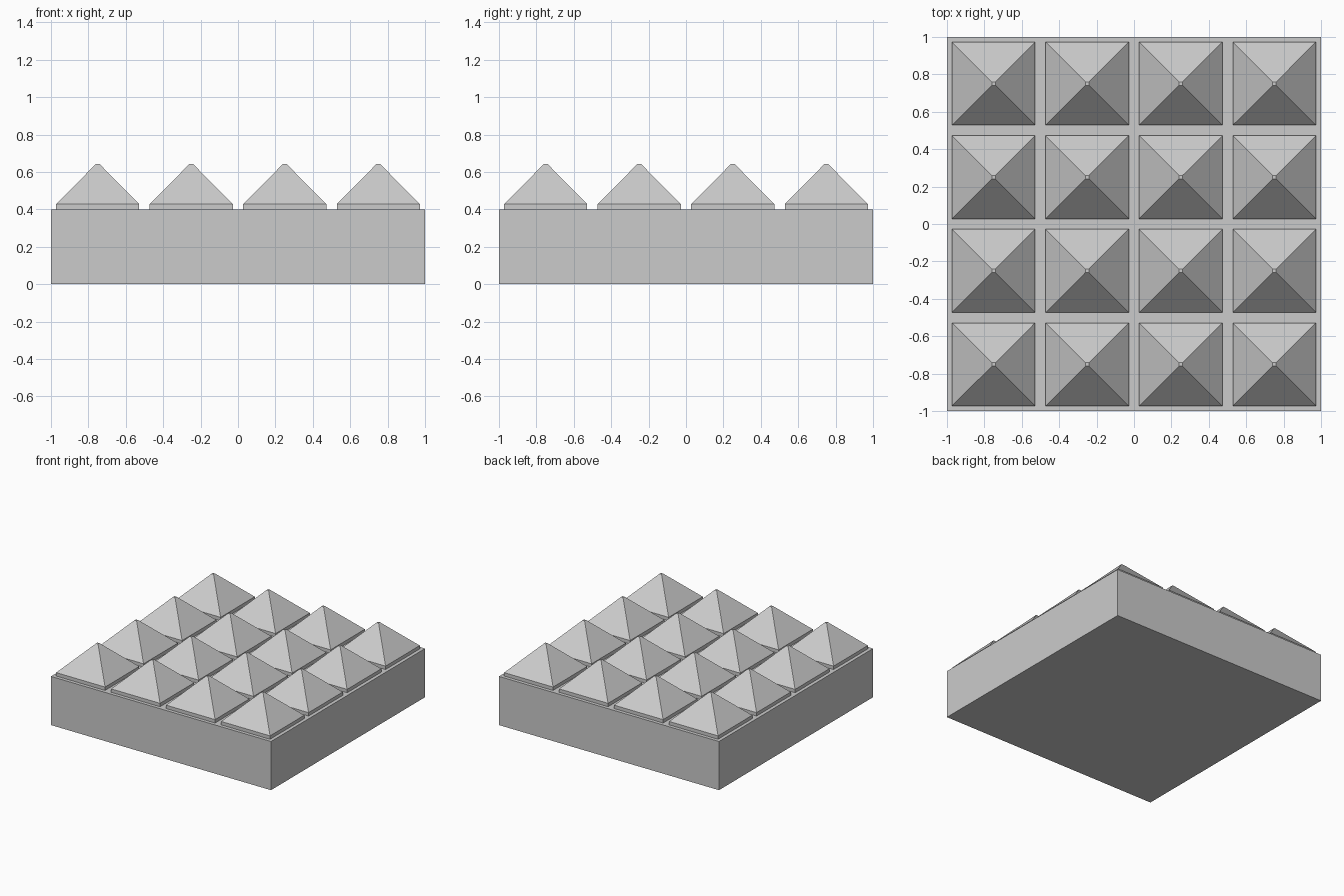
import bpy, bmesh

if "Cube" in bpy.data.objects:
    bpy.data.objects.remove(bpy.data.objects["Cube"])

N = 4            # studs per side
TOP = 0.4        # slab height

bm = bmesh.new()

# Top surface of the slab, one face per stud
bmesh.ops.create_grid(bm, x_segments=N, y_segments=N, size=1.0)
for v in bm.verts:
    v.co.z = TOP
cells = list(bm.faces)
rim = [e for e in bm.edges if e.is_boundary]

# Slab sides and bottom
ret = bmesh.ops.extrude_edge_only(bm, edges=rim)
for v in ret["geom"]:
    if isinstance(v, bmesh.types.BMVert):
        v.co.z = 0.0
bottom = [e for e in ret["geom"] if isinstance(e, bmesh.types.BMEdge)
          and all(v.co.z == 0.0 for v in e.verts)]
bmesh.ops.contextual_create(bm, geom=bottom)
bmesh.ops.recalc_face_normals(bm, faces=bm.faces[:])

# Studs: groove inset, short vertical step, then blunt-tipped pyramid
for thickness, depth in ((0.028, 0.0), (0.0, 0.028), (0.213, 0.215)):
    bmesh.ops.inset_individual(bm, faces=cells, thickness=thickness,
                               depth=depth, use_even_offset=True)

mesh = bpy.data.meshes.new("studded_slab")
bm.to_mesh(mesh)
bm.free()
obj = bpy.data.objects.new("studded_slab", mesh)
bpy.context.collection.objects.link(obj)
